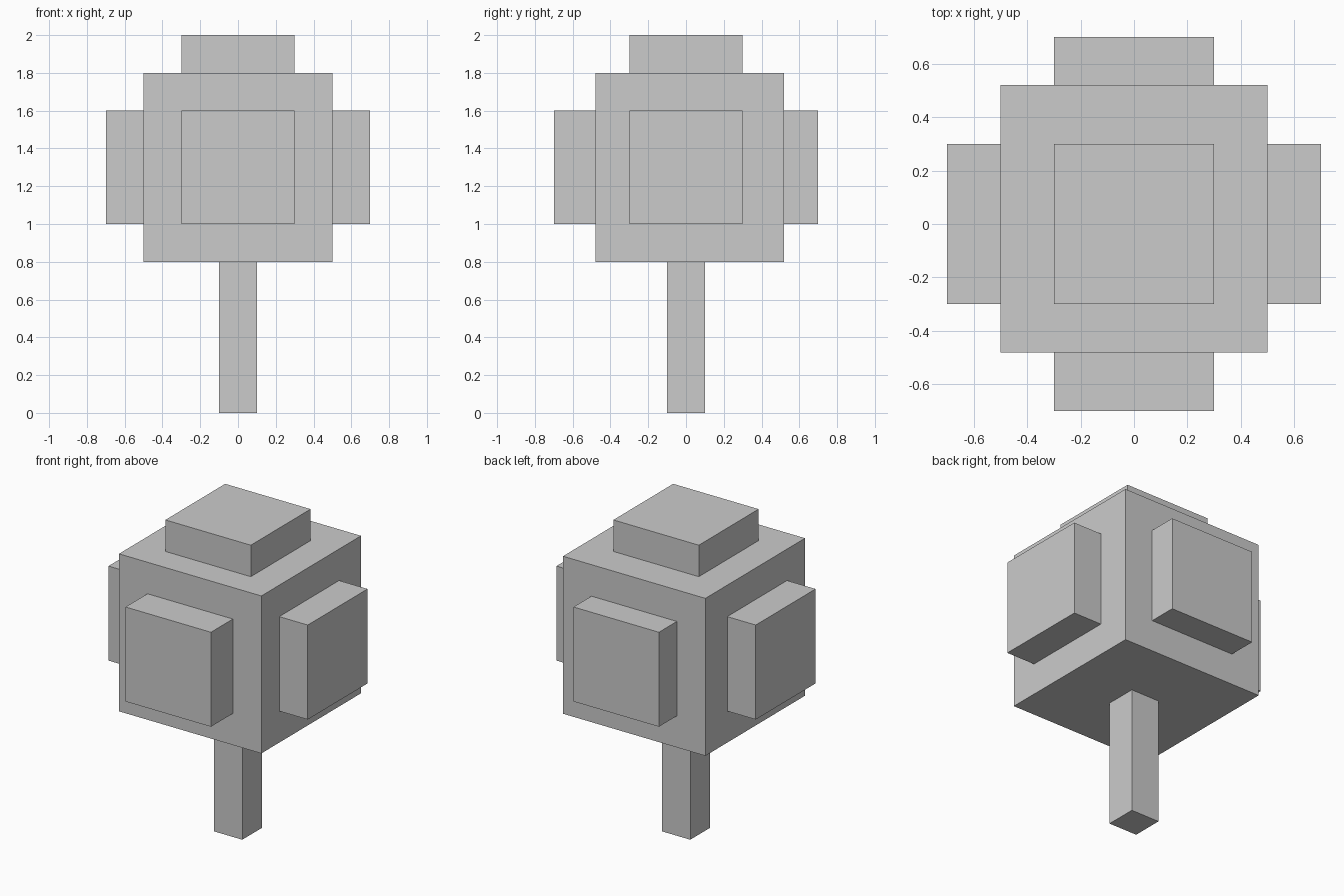
import bpy
from mathutils import Vector

if "Cube" in bpy.data.objects:
    bpy.data.objects.remove(bpy.data.objects["Cube"])


def box(name, low, high):
    """Axis-aligned box between two opposite corners."""
    low, high = Vector(low), Vector(high)
    bpy.ops.mesh.primitive_cube_add(size=1, location=(low + high) / 2)
    obj = bpy.context.object
    obj.name = name
    obj.scale = high - low
    bpy.ops.object.transform_apply(location=False, rotation=False, scale=True)
    return obj


# Trunk and main block of leaves (set slightly towards the back)
box("trunk", (-0.1, -0.1, 0), (0.1, 0.1, 0.8))
box("foliage_core", (-0.5, -0.48, 0.8), (0.5, 0.52, 1.8))

# Raised leaf block on top
box("foliage_top", (-0.3, -0.3, 1.8), (0.3, 0.3, 2.0))

# Raised leaf blocks on the left and right
for name, x0, x1 in (("left", -0.7, -0.5), ("right", 0.5, 0.7)):
    box("foliage_" + name, (x0, -0.3, 1.0), (x1, 0.3, 1.6))

# Raised leaf blocks on the front and back
for name, y0, y1 in (("front", -0.7, -0.48), ("back", 0.52, 0.7)):
    box("foliage_" + name, (-0.3, y0, 1.0), (0.3, y1, 1.6))
